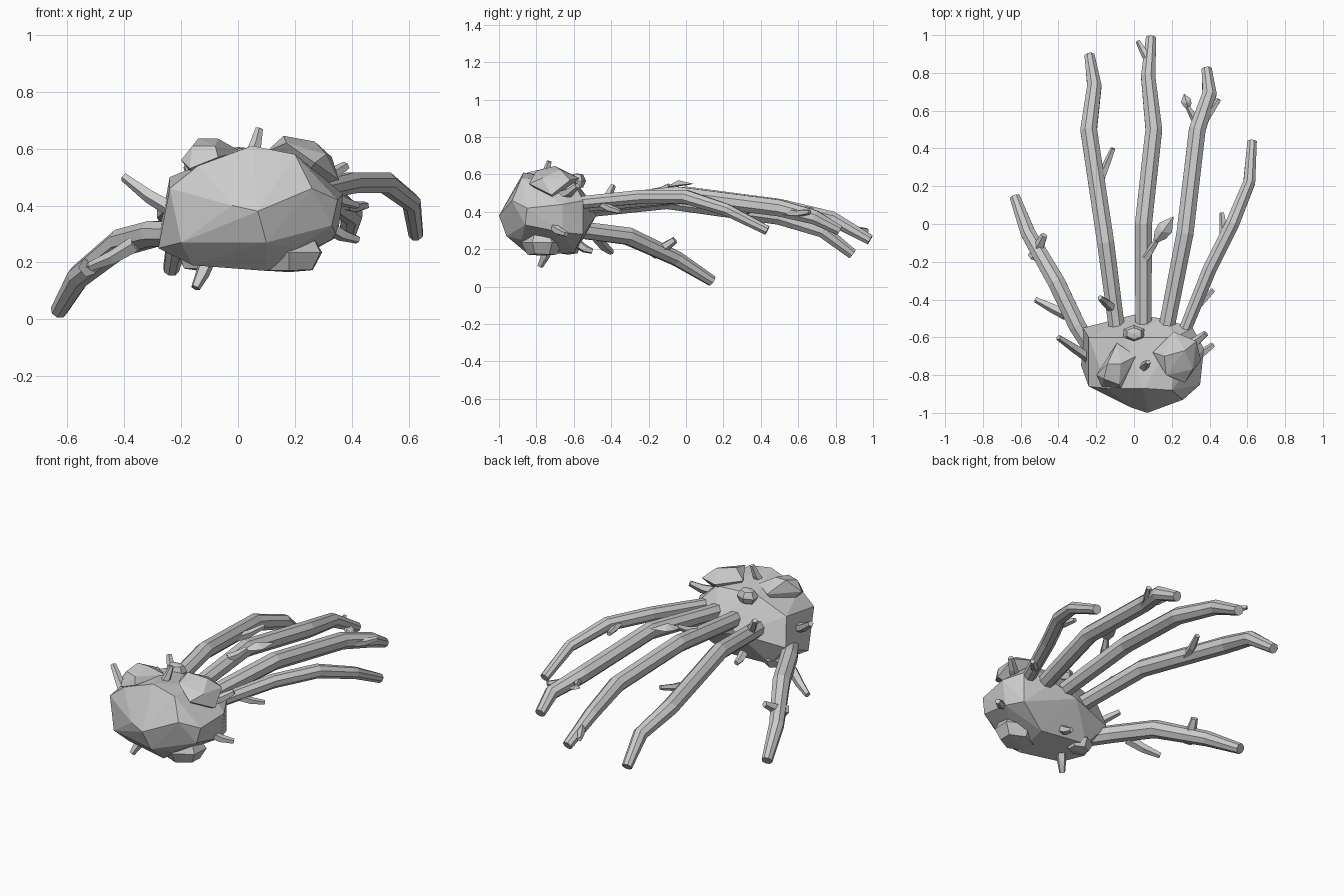
import bpy
import bmesh
import random
from math import cos, sin, tau
from mathutils import Vector

default_cube = bpy.data.objects.get("Cube")
if default_cube:
    bpy.data.objects.remove(default_cube, do_unlink=True)

random.seed(4)

# One plain stone grey for everything
grey = bpy.data.materials.new("stone grey")
grey.use_nodes = True
colour = (0.6, 0.6, 0.6, 1)
grey.diffuse_color = colour
grey.node_tree.nodes["Principled BSDF"].inputs["Base Color"].default_value = colour


def finish(name, bm):
    """Turn a bmesh into a flat shaded object."""
    bmesh.ops.recalc_face_normals(bm, faces=bm.faces)
    mesh = bpy.data.meshes.new(name)
    bm.to_mesh(mesh)
    bm.free()
    mesh.materials.append(grey)
    obj = bpy.data.objects.new(name, mesh)
    bpy.context.collection.objects.link(obj)


def hull(name, points):
    """Wrap a faceted skin around a few corner points."""
    bm = bmesh.new()
    for point in points:
        bm.verts.new(point)
    bmesh.ops.convex_hull(bm, input=bm.verts[:])
    loose = [v for v in bm.verts if not v.link_faces]
    bmesh.ops.delete(bm, geom=loose, context="VERTS")
    finish(name, bm)


def limb(name, points, radii, sides=8):
    """Sweep a polygon ring along a path, closed at both ends."""
    bm = bmesh.new()
    path = [Vector(p) for p in points]
    overall = (path[-1] - path[0]).normalized()
    reference = Vector((0, 0, 1)) if abs(overall.z) < 0.8 else Vector((1, 0, 0))
    rings = []
    for i, centre in enumerate(path):
        before = path[max(i - 1, 0)]
        after = path[min(i + 1, len(path) - 1)]
        tangent = (after - before).normalized()
        side = tangent.cross(reference).normalized()
        up = side.cross(tangent)
        ring = []
        for k in range(sides):
            turn = tau * (k + 0.5) / sides
            offset = side * cos(turn) + up * sin(turn)
            ring.append(bm.verts.new(centre + offset * radii[i]))
        rings.append(ring)
    for lower, upper in zip(rings, rings[1:]):
        for k in range(sides):
            n = (k + 1) % sides
            bm.faces.new((lower[k], lower[n], upper[n], upper[k]))
    bm.faces.new(rings[0])
    bm.faces.new(rings[-1])
    finish(name, bm)


def stub(name, start, end, thick):
    """Short tapered twig with a slightly kinked middle."""
    start, end = Vector(start), Vector(end)
    middle = start.lerp(end, 0.5) - Vector((0, 0, 0.008))
    limb(name, (start, middle, end), (thick, thick * 0.85, thick * 0.55), sides=5)


def knob(name, centre, size):
    """Blunt faceted lump half sunk into the palm."""
    bm = bmesh.new()
    bmesh.ops.create_uvsphere(bm, u_segments=6, v_segments=4, radius=1)
    corners = []
    for v in bm.verts:
        point = v.co * random.uniform(0.95, 1.08)
        point.z = max(-0.9, min(0.9, point.z * 1.1))
        corners.append([c + s * p for c, s, p in zip(centre, size, point)])
    bm.free()
    hull(name, corners)


def leaf(name, base, tip, width, lift):
    """Thin arched blade, widest past the middle."""
    base, tip = Vector(base), Vector(tip)
    side = (tip - base).cross(Vector((0, 0, 1))).normalized() * width / 2
    up = Vector((0, 0, lift))
    corners = [base, tip, base.lerp(tip, 0.45) + up]
    for way in (-1, 1):
        corners.append(base.lerp(tip, 0.35) + side * way * 0.85)
        corners.append(base.lerp(tip, 0.6) + side * way)
    hull(name, corners)


# Palm: a faceted boulder
palm_front = [
    (0.07, -1, 0.38), (-0.02, -0.97, 0.4), (0.1, -0.96, 0.27), (-0.2, -0.88, 0.27),
    (-0.24, -0.86, 0.46), (-0.14, -0.87, 0.54), (0.05, -0.87, 0.61), (0.2, -0.88, 0.58),
    (0.26, -0.93, 0.46), (0.35, -0.85, 0.42), (0.33, -0.86, 0.33), (0.2, -0.88, 0.25),
]
palm_back = [
    (-0.28, -0.75, 0.25), (0.37, -0.66, 0.44), (0.35, -0.66, 0.29), (-0.24, -0.6, 0.5),
    (-0.16, -0.8, 0.19), (0.1, -0.84, 0.17), (0.15, -0.6, 0.18), (-0.15, -0.58, 0.2),
    (-0.05, -0.6, 0.575), (0.22, -0.6, 0.56), (0.31, -0.55, 0.46), (0.31, -0.55, 0.28),
    (-0.27, -0.55, 0.34), (0, -0.48, 0.38), (0.15, -0.5, 0.44),
]
hull("palm", palm_front + palm_back)

# Large irregular lumps on top of the palm
hull("top_right_knob", [
    (-0.14, -0.74, 0.635), (-0.07, -0.74, 0.635), (-0.09, -0.63, 0.58), (0.01, -0.7, 0.59),
    (-0.07, -0.87, 0.57), (-0.08, -0.85, 0.61), (-0.17, -0.86, 0.53), (-0.2, -0.8, 0.56),
    (-0.16, -0.82, 0.61), (-0.12, -0.73, 0.45),
])
hull("top_left_knob", [
    (0.16, -0.7, 0.645), (0.27, -0.67, 0.625), (0.33, -0.62, 0.57), (0.355, -0.72, 0.49),
    (0.27, -0.84, 0.55), (0.17, -0.8, 0.62), (0.21, -0.57, 0.58), (0.1, -0.68, 0.59),
    (0.31, -0.77, 0.58), (0.2, -0.7, 0.45),
])
# Small rounded lumps
knob("top_back_knob", (0, -0.58, 0.565), (0.06, 0.045, 0.045))
knob("lower_left_knob", (0.18, -0.77, 0.235), (0.13, 0.105, 0.077))
knob("lower_right_knob", (-0.14, -0.63, 0.225), (0.08, 0.07, 0.06))

# Five branch fingers
thick = (0.046, 0.049, 0.048, 0.041, 0.029)
limb("thumb", [(-0.2, -0.7, 0.3), (-0.3, -0.54, 0.3), (-0.41, -0.31, 0.27),
               (-0.56, -0.05, 0.15), (-0.63, 0.14, 0.03)], (0.046, 0.049, 0.05, 0.042, 0.03))
limb("first_finger", [(-0.09, -0.56, 0.41), (-0.15, -0.1, 0.46), (-0.24, 0.5, 0.375),
                      (-0.21, 0.73, 0.3), (-0.235, 0.89, 0.175)], thick)
limb("middle_finger", [(0.05, -0.56, 0.43), (0.05, 0, 0.49), (0.105, 0.5, 0.425),
                       (0.075, 0.78, 0.365), (0.09, 0.985, 0.25)], thick)
limb("third_finger", [(0.17, -0.56, 0.44), (0.27, -0.05, 0.49), (0.335, 0.5, 0.42),
                      (0.4, 0.69, 0.37), (0.385, 0.82, 0.3)], thick)
limb("little_finger", [(0.27, -0.56, 0.45), (0.4, -0.24, 0.48), (0.52, 0, 0.48),
                       (0.61, 0.22, 0.41), (0.625, 0.435, 0.3)], (0.036, 0.04, 0.04, 0.034, 0.027))

# Stubs growing from the palm
palm_stubs = [
    ((-0.22, -0.72, 0.38), (-0.4, -0.6, 0.5), 0.03),
    ((0.05, -0.76, 0.58), (0.075, -0.73, 0.67), 0.025),
    ((-0.1, -0.73, 0.23), (-0.15, -0.78, 0.11), 0.03),
    ((0.31, -0.72, 0.33), (0.42, -0.64, 0.28), 0.027),
    ((0.28, -0.66, 0.49), (0.38, -0.58, 0.54), 0.03),
    ((0.02, -0.58, 0.23), (0.02, -0.5, 0.19), 0.027),
]
# Stubs growing from the fingers
finger_stubs = [
    ((-0.53, -0.18, 0.18), (-0.475, -0.06, 0.25), 0.035),
    ((-0.36, -0.48, 0.265), (-0.52, -0.4, 0.185), 0.03),
    ((-0.18, 0.23, 0.4), (-0.11, 0.4, 0.425), 0.025),
    ((-0.12, -0.44, 0.45), (-0.18, -0.39, 0.54), 0.027),
    ((0.07, 0.88, 0.32), (0.02, 0.97, 0.3), 0.023),
    ((0.06, -0.18, 0.5), (0.12, -0.09, 0.54), 0.026),
    ((0.34, 0.53, 0.41), (0.285, 0.62, 0.415), 0.024),
    ((0.36, 0.53, 0.4), (0.45, 0.66, 0.4), 0.026),
    ((0.48, -0.08, 0.49), (0.465, 0.06, 0.46), 0.025),
    ((0.31, -0.46, 0.45), (0.42, -0.35, 0.4), 0.024),
]
for place, stubs in (("palm", palm_stubs), ("finger", finger_stubs)):
    for number, (start, end, width) in enumerate(stubs):
        stub("%s_stub_%d" % (place, number), start, end, width)

# Two small leaves
leaf("large_leaf", (0.1, -0.11, 0.53), (0.21, 0.04, 0.55), 0.085, 0.03)
leaf("small_leaf", (0.29, 0.6, 0.41), (0.265, 0.69, 0.42), 0.055, 0.015)
